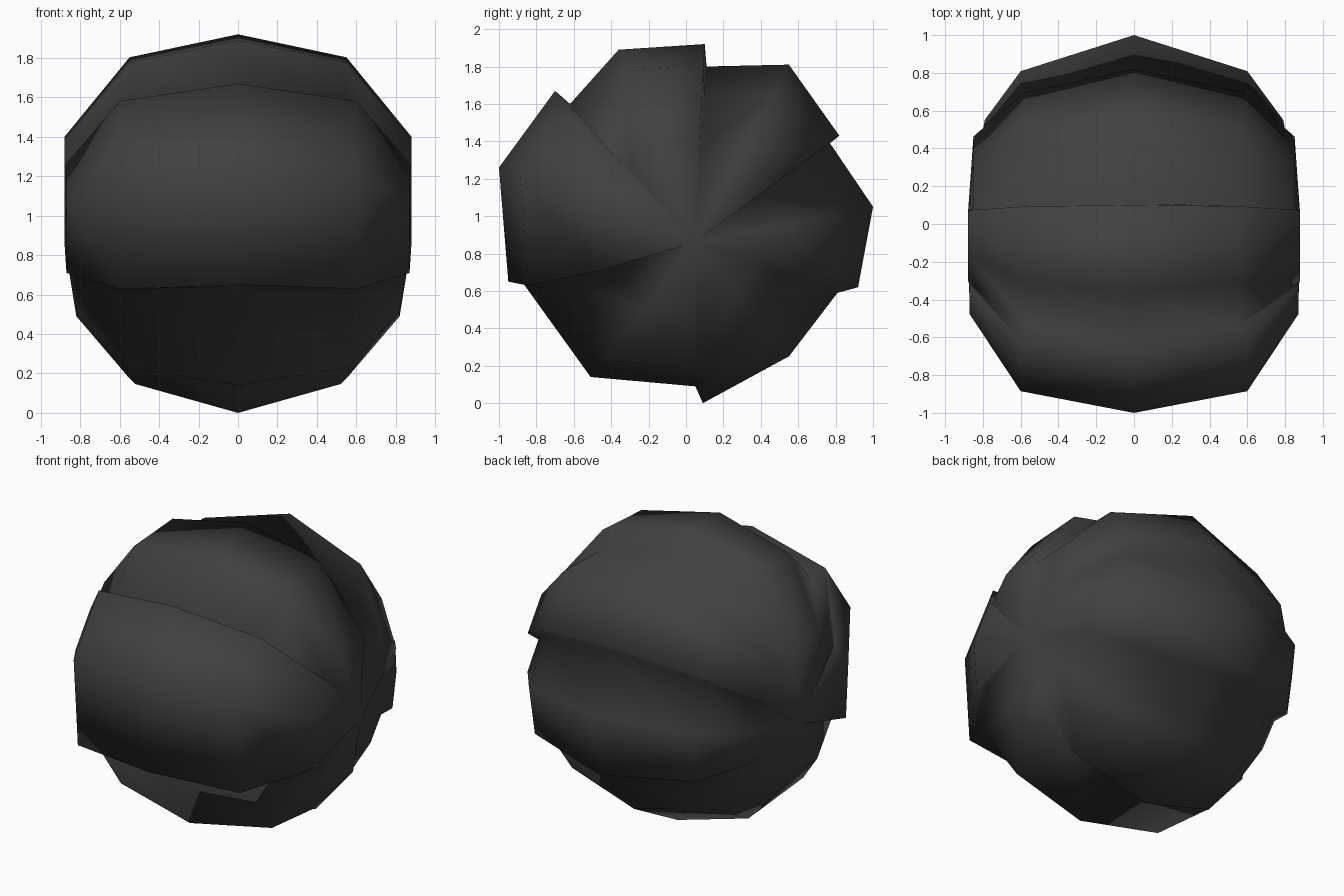
import bpy, bmesh
from mathutils import Vector

if "Cube" in bpy.data.objects:
    bpy.data.objects.remove(bpy.data.objects["Cube"])

# one dark grey shell colour
mat = bpy.data.materials.new("dark_grey")
mat.diffuse_color = (0.052, 0.052, 0.052, 1)
mat.use_nodes = True
mat.node_tree.nodes["Principled BSDF"].inputs["Base Color"].default_value = mat.diffuse_color

HUB = Vector((0.045, 0.86))   # side-to-side axis all plates fan from (y, z)
POLE = 0.88                   # half width at the axis

# plates round the rolled-up ball, anticlockwise seen from the right:
# centre-line points (y, z), then (x, radius scale) of the two side rows,
# then how far the last edge drops (z) in the middle row
PLATES = [
    # top
    ([(0.10, 1.92), (-0.36, 1.89), (-0.62, 1.60)], (0.55, 0.89), (0.88, 0.51), 0),
    # front
    ([(-0.70, 1.67), (-1.0, 1.26), (-0.95, 0.65)], (0.60, 0.89), (0.87, 0.50), -0.045),
    # lower front
    ([(-0.87, 0.64), (-0.51, 0.14), (0.05, 0.09)], (0.56, 0.875), (0.82, 0.48), 0),
    # bottom
    ([(0.09, 0.0), (0.55, 0.25), (0.81, 0.59)], (0.52, 0.83), (0.80, 0.43), 0),
    # back
    ([(0.92, 0.62), (1.0, 1.05), (0.77, 1.39)], (0.60, 0.80), (0.79, 0.53), 0),
    # upper back
    ([(0.82, 1.43), (0.55, 1.81), (0.11, 1.80)], (0.58, 0.84), (0.85, 0.54), 0),
]

bm = bmesh.new()
poles = [bm.verts.new((s * POLE, HUB.x, HUB.y)) for s in (-1, 1)]


def rib(point, mid, side, drop):
    """Row of vertices from pole to pole through one centre-line point."""
    p = Vector(point) - HUB
    rows = [(-side[0], side[1], drop), (-mid[0], mid[1], drop), (0, 1, 0),
            (mid[0], mid[1], drop), (side[0], side[1], drop)]
    verts = [bm.verts.new((x, HUB.x + p.x * k, HUB.y + p.y * k + d))
             for x, k, d in rows]
    return [poles[0]] + verts + [poles[1]]


# overlapping plates, with steps between them, as one closed shell
ribs = []
for profile, mid, side, drop in PLATES:
    for i, point in enumerate(profile):
        ribs.append(rib(point, mid, side, drop if i == 2 else 0))
for a, b in zip(ribs, ribs[1:] + ribs[:1]):
    for i in range(len(a) - 1):
        corners = list(dict.fromkeys((a[i], a[i + 1], b[i + 1], b[i])))
        bm.faces.new(corners).smooth = True
bmesh.ops.recalc_face_normals(bm, faces=bm.faces)

me = bpy.data.meshes.new("rolled_shell")
bm.to_mesh(me)
bm.free()
me.materials.append(mat)
shell = bpy.data.objects.new("rolled_shell", me)
bpy.context.collection.objects.link(shell)
